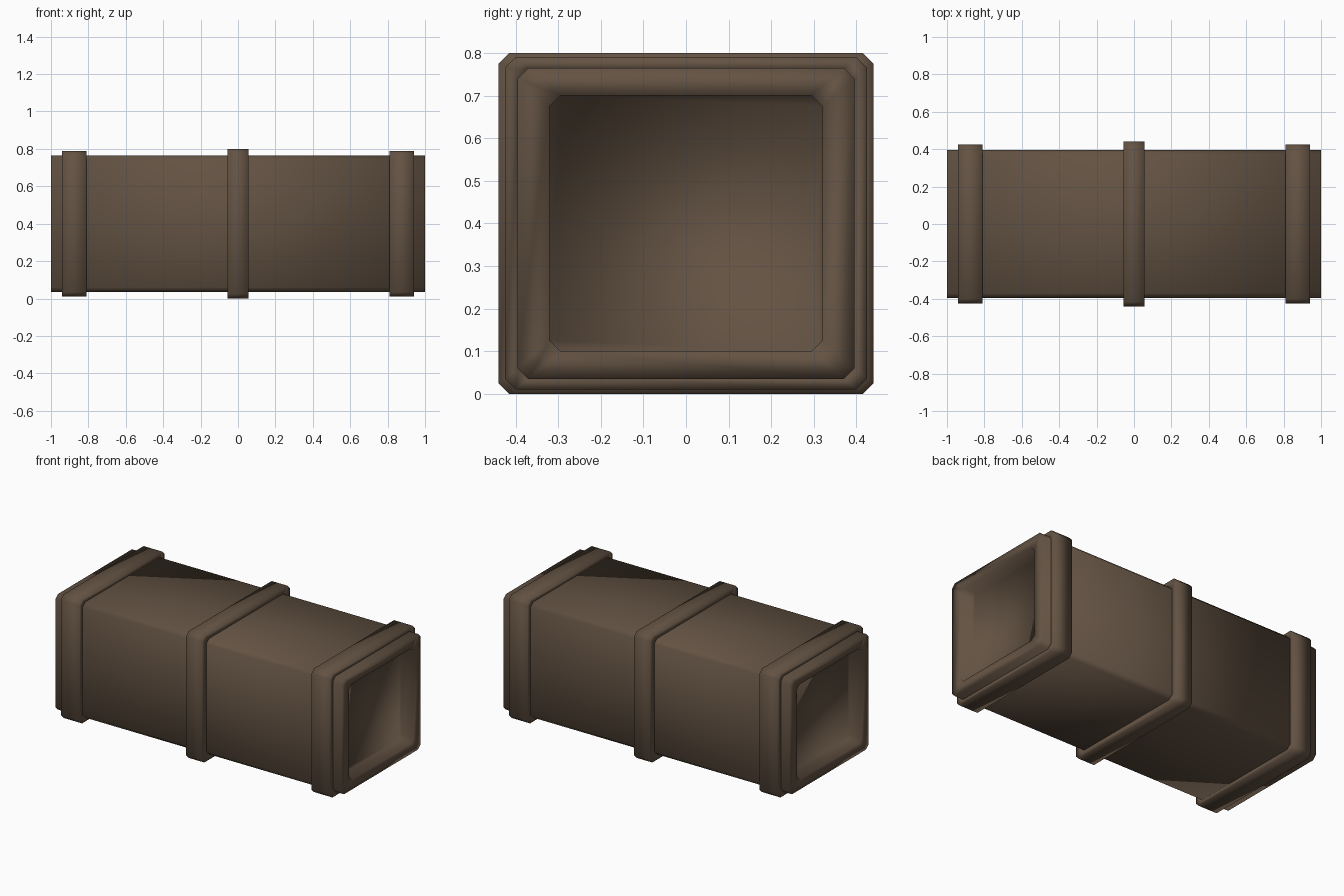
import bpy, bmesh

if "Cube" in bpy.data.objects:
    bpy.data.objects.remove(bpy.data.objects["Cube"])

brown = bpy.data.materials.new("dark_brown")
brown.diffuse_color = (0.125, 0.085, 0.056, 1)
brown.use_nodes = True
brown.node_tree.nodes["Principled BSDF"].inputs["Base Color"].default_value = brown.diffuse_color
ZC = 0.4  # height of the duct axis


def section(x, hy, hz, c=0.025):
    """Rectangle with cut corners, in the plane at x."""
    yz = [(hy - c, hz), (hy, hz - c), (hy, c - hz), (hy - c, -hz),
          (c - hy, -hz), (-hy, c - hz), (-hy, hz - c), (c - hy, hz)]
    return [(x, y, ZC + z) for y, z in yz]


def loft(name, sections, capped):
    """Skin the sections in order; close with end caps or back to the start."""
    bm = bmesh.new()
    rings = [[bm.verts.new(p) for p in section(*s)] for s in sections]
    pairs = list(zip(rings, rings[1:]))
    if capped:
        bm.faces.new(rings[0])
        bm.faces.new(rings[-1])
    else:
        pairs.append((rings[-1], rings[0]))
    for a, b in pairs:
        for i in range(8):
            j = (i + 1) % 8
            bm.faces.new((a[i], a[j], b[j], b[i]))
    bmesh.ops.recalc_face_normals(bm, faces=bm.faces)
    for f in bm.faces:
        f.smooth = True
    me = bpy.data.meshes.new(name)
    bm.to_mesh(me)
    bm.free()
    me.materials.append(brown)
    ob = bpy.data.objects.new(name, me)
    bpy.context.collection.objects.link(ob)
    return ob


# Main duct with a shallow capped recess in each end
D = 0.085
loft("duct_body", [(-1 + D, 0.32, 0.30), (-1, 0.32, 0.30), (-1, 0.395, 0.365),
                   (1, 0.395, 0.365), (1, 0.32, 0.30), (1 - D, 0.32, 0.30)], True)


# Raised bands around the duct
def band(name, x0, x1, hy, hz):
    loft(name, [(x0, 0.39, 0.36), (x0, hy, hz), (x1, hy, hz), (x1, 0.39, 0.36)], False)


band("left_band", -0.94, -0.81, 0.425, 0.39)
band("middle_band", -0.055, 0.055, 0.44, 0.40)
band("right_band", 0.81, 0.94, 0.425, 0.39)
